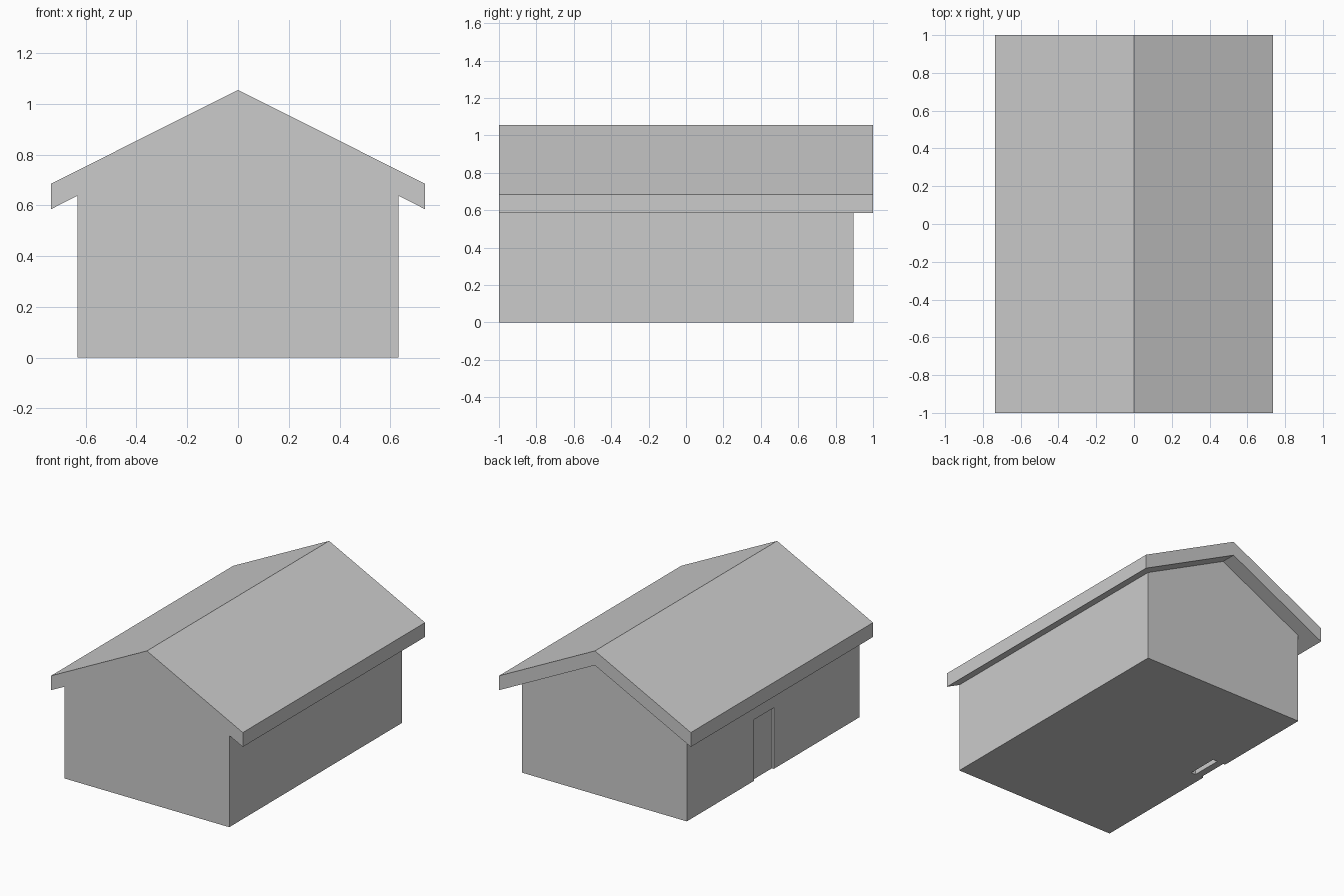
import bpy, bmesh
from mathutils import Matrix

if "Cube" in bpy.data.objects:
    bpy.data.objects.remove(bpy.data.objects["Cube"])

# Main dimensions
WALL, EAVE = 0.633, 0.737              # half widths of walls and roof
EAVE_TOP, RIDGE, THICK = 0.685, 1.055, 0.10
SLOPE = (RIDGE - EAVE_TOP) / EAVE
WALL_TOP = RIDGE - THICK - SLOPE * WALL
FRONT, BACK, ROOF_BACK = -1.0, 0.895, 1.0
DOOR_Y, DOOR_W, DOOR_H = 0.05, 0.22, 0.425


def finish(name, bm):
    bmesh.ops.recalc_face_normals(bm, faces=bm.faces)
    mesh = bpy.data.meshes.new(name)
    bm.to_mesh(mesh)
    bm.free()
    obj = bpy.data.objects.new(name, mesh)
    bpy.context.collection.objects.link(obj)
    return obj


def box(name, x0, x1, y0, y1, z0, z1):
    bm = bmesh.new()
    bmesh.ops.create_cube(bm, size=1, matrix=Matrix.LocRotScale(
        ((x0 + x1) / 2, (y0 + y1) / 2, (z0 + z1) / 2), None,
        (x1 - x0, y1 - y0, z1 - z0)))
    return finish(name, bm)


# Walls and gable roof: flush at the front, roof overhanging at sides and back
profile = [(-WALL, 0), (WALL, 0), (WALL, WALL_TOP), (EAVE, EAVE_TOP - THICK),
           (EAVE, EAVE_TOP), (0, RIDGE), (-EAVE, EAVE_TOP),
           (-EAVE, EAVE_TOP - THICK), (-WALL, WALL_TOP), (0, RIDGE - THICK)]
bm = bmesh.new()
stations = {"f": (FRONT, range(9)), "b": (BACK, (0, 1, 2, 8, 9)),
            "r": (ROOF_BACK, (3, 4, 5, 6, 7, 9))}
v = {f"{key}{i}": bm.verts.new((profile[i][0], y, profile[i][1]))
     for key, (y, ids) in stations.items() for i in ids}
faces = ["f0 f1 f2 f3 f4 f5 f6 f7 f8",       # front
         "b0 b1 b2 b9 b8",                   # back wall
         "r3 r4 r5 r6 r7 r9",                # back of roof
         "f2 f3 r3 r9 b9 b2", "f8 f7 r7 r9 b9 b8",   # soffits
         "f0 f1 b1 b0", "f1 f2 b2 b1", "f8 f0 b0 b8"]  # floor and side walls
faces += [f"f{i} f{i+1} r{i+1} r{i}" for i in range(3, 7)]  # eaves and slopes
for names in faces:
    bm.faces.new([v[n] for n in names.split()])
house = finish("house_shell", bm)

# Doorway recess in the left wall
y0, y1 = DOOR_Y - DOOR_W / 2, DOOR_Y + DOOR_W / 2
cutter = box("doorway_cutter", -0.7, -WALL + 0.10, y0, y1, -0.1, DOOR_H)
cutter.hide_render = True
cutter.display_type = 'WIRE'
cut = house.modifiers.new("doorway", 'BOOLEAN')
cut.operation = 'DIFFERENCE'
cut.solver = 'EXACT'
cut.object = cutter

# Door panel set slightly back in the recess
box("door", -WALL + 0.015, -WALL + 0.065, y0, y1, 0, DOOR_H)
